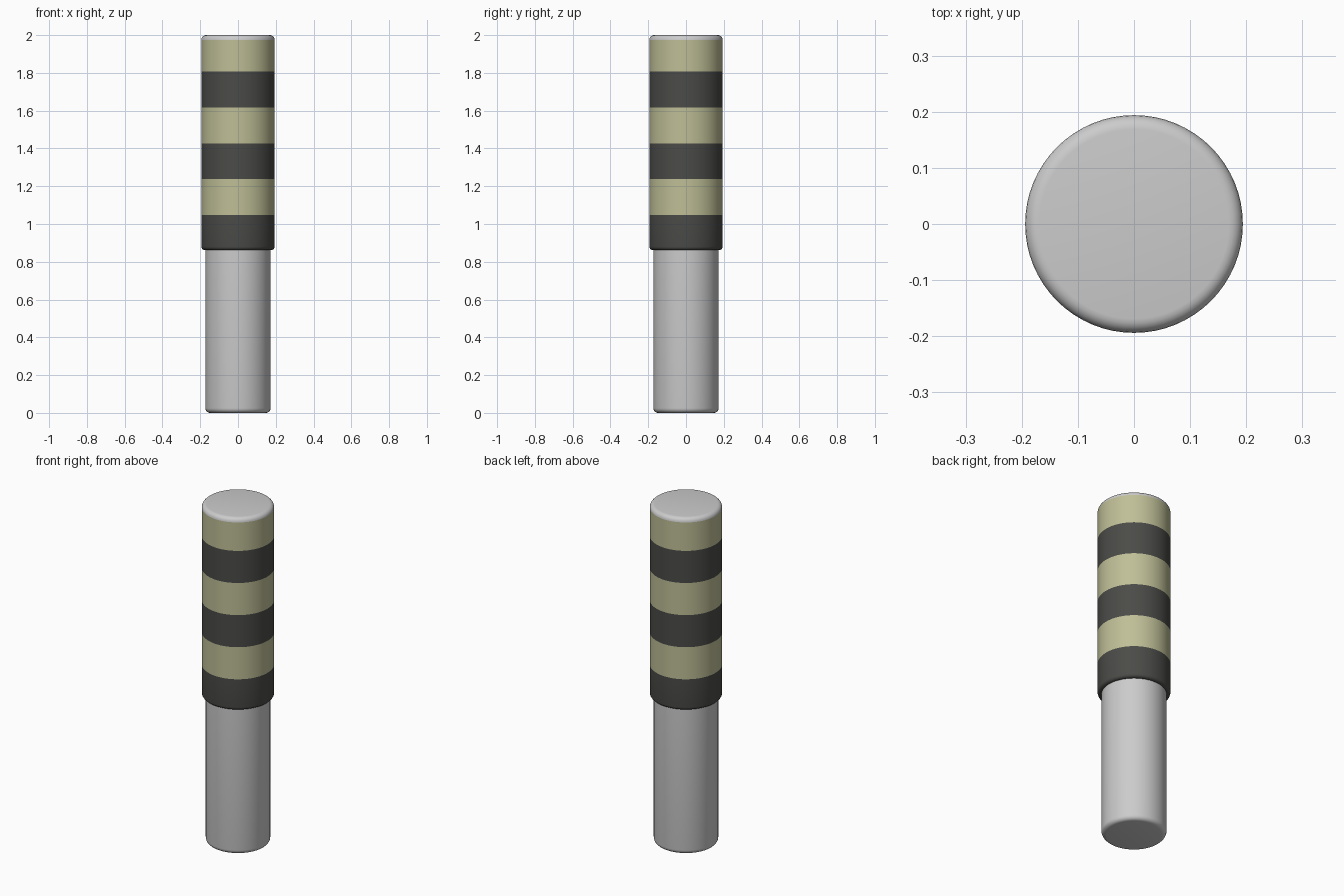
import bpy, bmesh, math

if "Cube" in bpy.data.objects:
    bpy.data.objects.remove(bpy.data.objects["Cube"])

SIDES = 64


def material(name, color):
    m = bpy.data.materials.new(name)
    m.diffuse_color = color
    m.use_nodes = True
    m.node_tree.nodes["Principled BSDF"].inputs["Base Color"].default_value = m.diffuse_color
    return m


def arc(r, z, b, a0, a1, n=5):
    """Rounded profile corner around centre (r, z) with radius b."""
    return [(r + b * math.cos(math.radians(a0 + (a1 - a0) * i / n)),
             z + b * math.sin(math.radians(a0 + (a1 - a0) * i / n))) for i in range(n + 1)]


def lathe(name, profile, mat=None):
    """Revolve a bottom-to-top (radius, z) profile around z."""
    bm = bmesh.new()
    rings = []
    for r, z in profile:
        rings.append([bm.verts.new((r * math.cos(2 * math.pi * i / SIDES),
                                    r * math.sin(2 * math.pi * i / SIDES), z))
                      for i in range(SIDES)])
    for lo, hi in zip(rings, rings[1:]):
        for i in range(SIDES):
            j = (i + 1) % SIDES
            bm.faces.new((lo[i], lo[j], hi[j], hi[i]))
    bmesh.ops.remove_doubles(bm, verts=bm.verts[:], dist=1e-5)
    me = bpy.data.meshes.new(name)
    bm.to_mesh(me)
    bm.free()
    ob = bpy.data.objects.new(name, me)
    bpy.context.collection.objects.link(ob)
    if mat:
        me.materials.append(mat)
    bpy.ops.object.select_all(action='DESELECT')
    ob.select_set(True)
    bpy.context.view_layer.objects.active = ob
    bpy.ops.object.shade_smooth_by_angle(angle=math.radians(35))
    return ob


dark = material("dark_stripe", (0.07, 0.07, 0.065, 1))
pale = material("pale_stripe", (0.52, 0.52, 0.31, 1))

R_POST, R_SLEEVE, BEVEL = 0.173, 0.194, 0.025
BOTTOM, STRIPE, CAP = 0.862, 0.19, 1.975

# Lower post with rounded foot
lathe("post", [(0, 0)] + arc(R_POST - BEVEL, BEVEL, BEVEL, -90, 0) + [(R_POST, BOTTOM)])

# Striped sleeve: six alternating bands, the lowest one rounded under
edges = [BOTTOM] + [1.047 + STRIPE * i for i in range(5)] + [CAP]
for i, (z0, z1) in enumerate(zip(edges, edges[1:])):
    start = [(R_SLEEVE, z0)]
    if i == 0:
        b = 0.018
        start = [(R_POST, z0)] + arc(R_SLEEVE - b, z0 + b, b, -90, 0)
    lathe(f"stripe_{i + 1}", start + [(R_SLEEVE, z1)], pale if i % 2 else dark)

# Rounded grey top cap
lathe("top_cap", arc(R_SLEEVE - BEVEL, CAP, BEVEL, 0, 90) + [(0, 2.0)])
